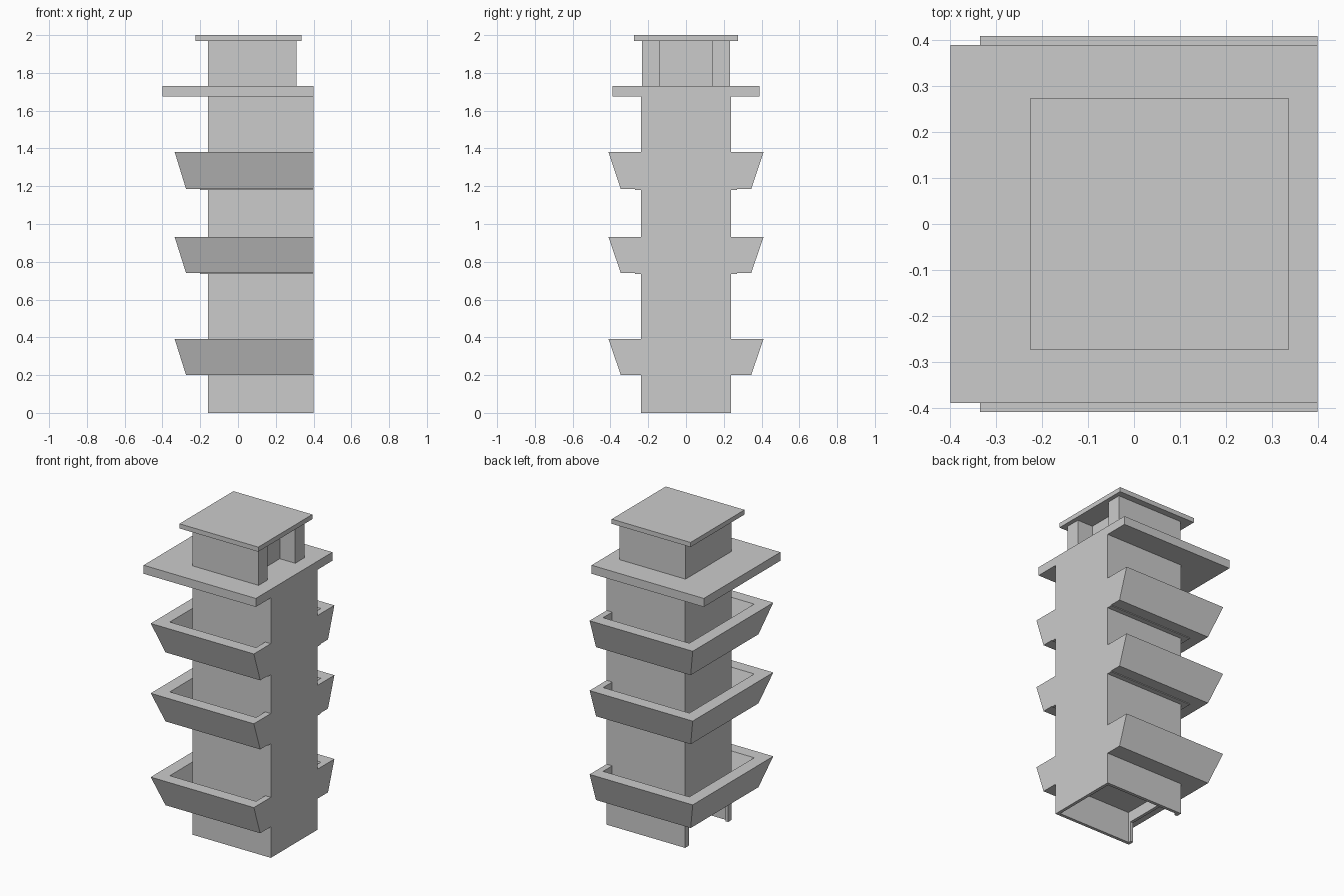
import bpy

if "Cube" in bpy.data.objects:
    bpy.data.objects.remove(bpy.data.objects["Cube"])


def mesh_object(name, verts, faces):
    mesh = bpy.data.meshes.new(name)
    mesh.from_pydata(verts, [], faces)
    mesh.update()
    obj = bpy.data.objects.new(name, mesh)
    bpy.context.collection.objects.link(obj)
    return obj


def loft(name, rings):
    """Join equal-length rings of points and cap both ends."""
    n = len(rings[0])
    verts = [p for ring in rings for p in ring]
    faces = [tuple(range(n))[::-1], tuple(range(len(verts) - n, len(verts)))]
    for r in range(len(rings) - 1):
        for i in range(n):
            j = (i + 1) % n
            faces.append((r * n + i, r * n + j, (r + 1) * n + j, (r + 1) * n + i))
    return mesh_object(name, verts, faces)


def box(name, x0, x1, y0, y1, z0, z1):
    ring = [(x0, y0), (x1, y0), (x1, y1), (x0, y1)]
    return loft(name, [[(x, y, z) for x, y in ring] for z in (z0, z1)])


LEFT, RIGHT, SIDE, TOP, T = -0.16, 0.40, 0.237, 1.675, 0.02
DOOR_SIDE, DOOR_TOP = 0.20, 0.13

# Hollow shaft, open underneath, with a low doorway on the left wall
box("right_wall", RIGHT - T, RIGHT, -SIDE, SIDE, 0, TOP)
box("left_wall", LEFT, LEFT + T, -SIDE, SIDE, DOOR_TOP, TOP)
for s, label in ((-1, "front"), (1, "back")):
    y0, y1 = sorted((s * SIDE, s * (SIDE - T)))
    box(label + "_wall", LEFT, RIGHT, y0, y1, 0, TOP)
    y0, y1 = sorted((s * SIDE, s * DOOR_SIDE))
    box(label + "_door_post", LEFT, LEFT + T, y0, y1, 0, DOOR_TOP)

# Balconies: leaning parapet swept round three sides, floor and end walls
for k, (z0, z1, drop) in enumerate(((0.20, 0.39, 0.0), (0.74, 0.93, 0.005), (1.185, 1.38, 0.005)), 1):
    # section: (left position, half width, height)
    section = [(-0.275, 0.345, z0), (-0.335, 0.41, z1), (-0.255, 0.33, z1), (-0.20, 0.27, z0)]
    rings = [[(RIGHT, -w, z) for l, w, z in section],
             [(l, -w, z) for l, w, z in section],
             [(l, w, z) for l, w, z in section],
             [(RIGHT, w, z) for l, w, z in section]]
    loft(f"balcony_parapet_{k}", rings)
    box(f"balcony_floor_{k}", -0.20, RIGHT, -0.27, 0.27, z0 - drop, z0 + 0.01)
    for s, label in ((-1, "front"), (1, "back")):
        quad = [(s * SIDE, z0), (s * 0.27, z0), (s * 0.33, z1), (s * SIDE, z1)]
        if s < 0:
            quad.reverse()
        loft(f"balcony_end_{label}_{k}", [[(x, y, z) for y, z in quad] for x in (RIGHT - 0.04, RIGHT)])

# Wide deck slab
box("deck", -0.40, 0.40, -0.39, 0.39, TOP, 1.73)

# Top cabin with an entrance recess between two piers
box("cabin", LEFT, 0.20, -0.233, 0.233, 1.73, 1.97)
box("cabin_pier_front", 0.20, 0.31, -0.233, -0.14, 1.73, 1.97)
box("cabin_pier_back", 0.20, 0.31, 0.14, 0.233, 1.73, 1.97)

# Flat roof
box("roof", -0.225, 0.337, -0.275, 0.275, 1.97, 2.0)
